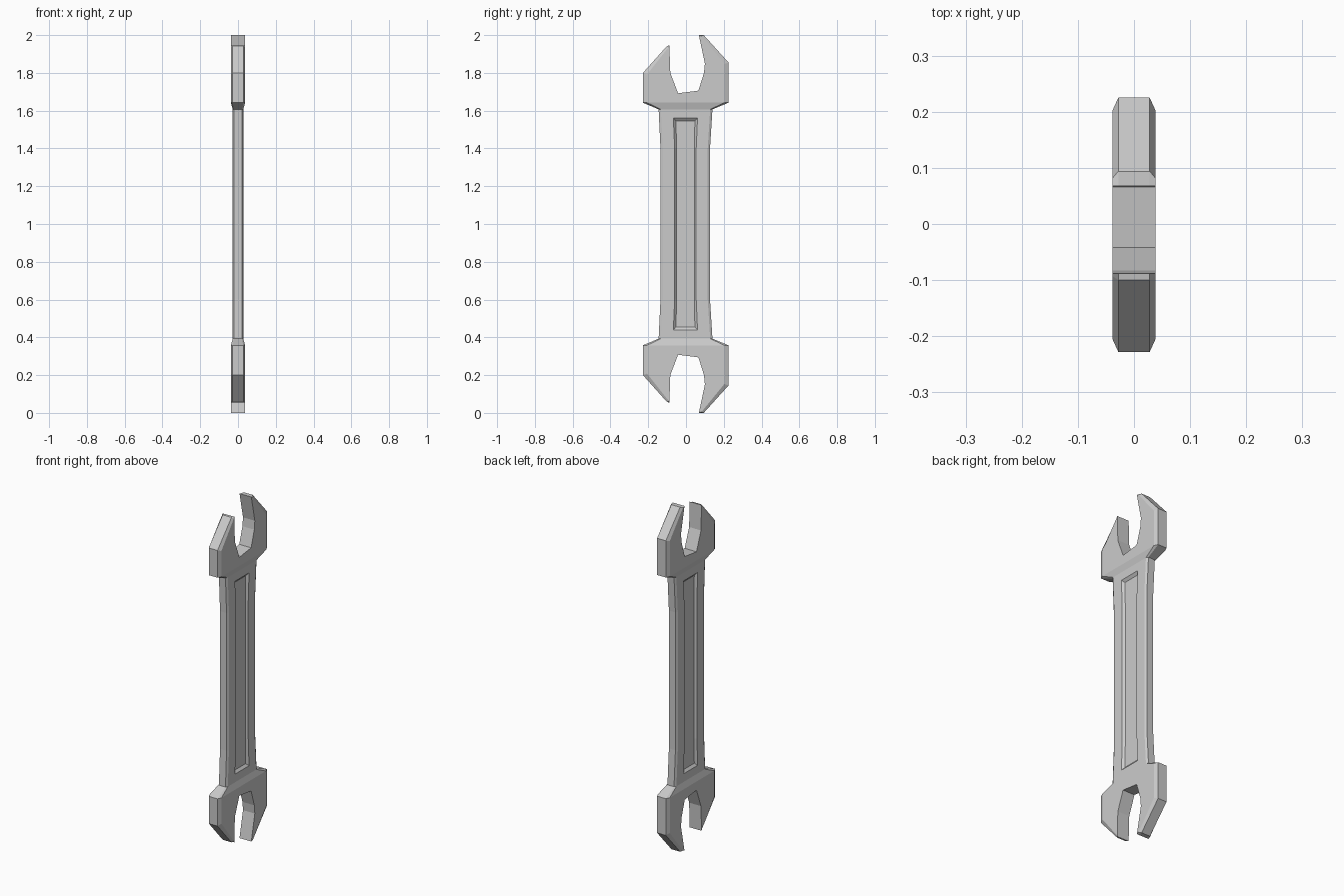
import bpy, bmesh

if "Cube" in bpy.data.objects:
    bpy.data.objects.remove(bpy.data.objects["Cube"])

HEAD_X, RIM_X, SHAFT_X = 0.038, 0.028, 0.028

# Head outline: y, z on the rim, then y, z on the chamfered flat face (open at the neck)
HEAD = [
    (0.225, 1.642, 0.203, 1.642), (0.225, 1.855, 0.203, 1.847),
    (0.094, 2.0, 0.082, 1.995), (0.068, 2.0, 0.068, 2.0),
    (0.100, 1.85, 0.100, 1.85), (0.095, 1.80, 0.095, 1.80),
    (0.066, 1.706, 0.066, 1.706), (-0.042, 1.692, -0.042, 1.692),
    (-0.083, 1.80, -0.083, 1.80), (-0.088, 1.945, -0.088, 1.945),
    (-0.100, 1.943, -0.093, 1.935), (-0.228, 1.80, -0.206, 1.792),
    (-0.228, 1.642, -0.206, 1.642),
]
# Shaft sections: z, left rim y, right rim y, chamfer in y, face x, rim x
SHAFT = [
    (1.642, -0.228, 0.225, 0.022, HEAD_X, RIM_X),
    (1.607, -0.145, 0.140, 0.012, SHAFT_X, 0.021),
    (1.40, -0.135, 0.127, 0.012, SHAFT_X, 0.021),
]


def loft(bm, rings, closed=True):
    vr = [[bm.verts.new(p) for p in r] for r in rings]
    n = len(vr[0])
    for a, b in zip(vr, vr[1:]):
        for i in range(n if closed else n - 1):
            j = (i + 1) % n
            bm.faces.new((a[i], a[j], b[j], b[i]))
    return vr


def finish(bm, name):
    bmesh.ops.remove_doubles(bm, verts=bm.verts, dist=1e-5)
    bmesh.ops.recalc_face_normals(bm, faces=bm.faces)
    me = bpy.data.meshes.new(name)
    bm.to_mesh(me)
    bm.free()
    ob = bpy.data.objects.new(name, me)
    bpy.context.collection.objects.link(ob)
    return ob


bm = bmesh.new()

# Open-ended jaws, mirrored top to bottom
for flip in (False, True):
    fz = (lambda z: 2 - z) if flip else (lambda z: z)
    rings = [[(x, p[k], fz(p[k + 1])) for p in HEAD]
             for x, k in ((-HEAD_X, 2), (-RIM_X, 0), (RIM_X, 0), (HEAD_X, 2))]
    vr = loft(bm, rings, closed=False)
    bm.faces.new(vr[0])
    bm.faces.new(vr[-1])

# Chamfered shaft flaring into both heads
sections = SHAFT + [(2 - s[0],) + s[1:] for s in reversed(SHAFT)]
loft(bm, [[(x, y, z) for x, y in (
    (fx, l + c), (fx, r - c), (rx, r), (-rx, r),
    (-fx, r - c), (-fx, l + c), (-rx, l), (rx, l))]
    for z, l, r, c, fx, rx in sections])
wrench = finish(bm, "wrench_body")


# Sloped-wall recess cutter for both flat sides
def recess_ring(x, end, mid, top):
    c = -0.003
    pts = [(end, top), (mid, 1.40), (mid, 0.60), (end, 2 - top)]
    return ([(x, c + w, z) for w, z in pts] +
            [(x, c - w, z) for w, z in reversed(pts)])


bm = bmesh.new()
for s in (1, -1):
    vr = loft(bm, [recess_ring(s * 0.016, 0.050, 0.047, 1.545),
                   recess_ring(s * SHAFT_X, 0.064, 0.057, 1.56),
                   recess_ring(s * 0.06, 0.064, 0.057, 1.56)])
    bm.faces.new(vr[0])
    bm.faces.new(vr[-1])
cutter = finish(bm, "recess_cutter")
cutter.hide_render = True
cutter.hide_set(True)

mod = wrench.modifiers.new("recess", 'BOOLEAN')
mod.operation = 'DIFFERENCE'
mod.solver = 'EXACT'
mod.object = cutter
